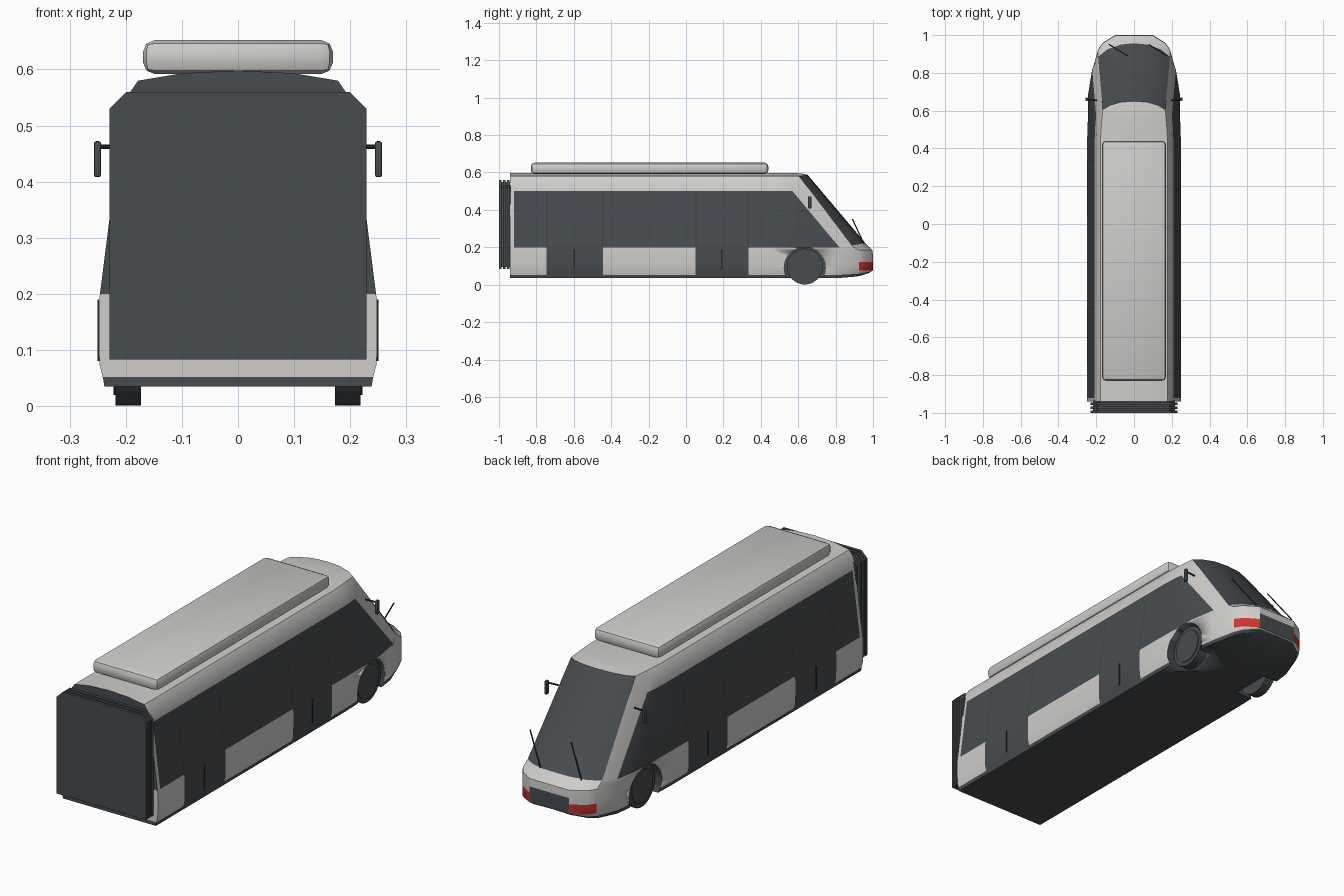
import bpy, bmesh, math
from mathutils import Vector

if "Cube" in bpy.data.objects:
    bpy.data.objects.remove(bpy.data.objects["Cube"])


def material(name, rgb):
    m = bpy.data.materials.new(name)
    m.diffuse_color = (*rgb, 1)
    m.use_nodes = True
    m.node_tree.nodes["Principled BSDF"].inputs["Base Color"].default_value = m.diffuse_color
    return m


WHITE = material("body_white", (0.62, 0.61, 0.59))
SLATE = material("slate_glass", (0.062, 0.072, 0.08))
RED = material("lamp_red", (0.6, 0.035, 0.03))
FRAME = material("window_frame", (0.045, 0.05, 0.055))
BLACK = material("black_trim", (0.02, 0.022, 0.025))


def finish(name, bm, mats, angle=30):
    me = bpy.data.meshes.new(name)
    bmesh.ops.recalc_face_normals(bm, faces=bm.faces)
    bm.to_mesh(me)
    bm.free()
    for m in mats:
        me.materials.append(m)
    ob = bpy.data.objects.new(name, me)
    bpy.context.collection.objects.link(ob)
    bpy.ops.object.select_all(action='DESELECT')
    bpy.context.view_layer.objects.active = ob
    ob.select_set(True)
    bpy.ops.object.shade_smooth_by_angle(angle=math.radians(angle))
    return ob


def box(name, lo, hi, mat, bevel=0, segments=2):
    bm = bmesh.new()
    bmesh.ops.create_cube(bm, size=1)
    for v in bm.verts:
        v.co = Vector([a + (b - a) * (c + 0.5) for a, b, c in zip(lo, hi, v.co)])
    if bevel:
        bmesh.ops.bevel(bm, geom=bm.edges[:], offset=bevel, segments=segments,
                        profile=0.5, affect='EDGES')
    return finish(name, bm, [mat])


def rod(name, a, b, r, mat, sides=8):
    a, b = Vector(a), Vector(b)
    bm = bmesh.new()
    bmesh.ops.create_cone(bm, cap_ends=True, segments=sides, radius1=r, radius2=r,
                          depth=(b - a).length)
    q = (b - a).to_track_quat('Z', 'Y')
    for v in bm.verts:
        v.co = q @ v.co + (a + b) / 2
    return finish(name, bm, [mat])


# Body: half a grid of rows (upwards) and columns (rear centre to nose centre)
SIDE_Y = [-.94, -.92, -.745, -.74, -.45, -.445, .05, .055, .33, .335, .45]
NOSE = [(.24, .68), (.222, .81), (.19, .925), (.165, .96), (.1, 1.0), (0, 1.0)]
LIFT = [0, 0, .008, .015, .028, .03]
BASE = [(.238, .69, .2), (.222, .82, .2), (.19, .885, .21),
        (.14, .925, .216), (.07, .95, .222), (0, .957, .225)]
BROW = [(.178, .48, .58), (.175, .503, .58), (.165, .605, .58),
        (.13, .627, .583), (.07, .645, .587), (0, .65, .588)]


def row(z, w, nose):
    return [(0, -.94, z)] + [(w, y, z) for y in SIDE_Y] + nose


rows = [row(.035, 0, [(0, min(y, .8), .035) for x, y in NOSE])]
# skirt, bumper and nose
for z, w, k, inset in [(.035, .238, 1, .02), (.052, .241, .75, .006), (.075, .247, .05, 0),
                       (.12, .248, 0, 0), (.15, .248, 0, 0), (.185, .248, 0, .003)]:
    rows.append(row(z, w, [(x * w / .248, y - inset * (y > .9), z + k * l)
                           for (x, y), l in zip(NOSE, LIFT)]))
# belt line, window top and roof edge, with the raked windscreen
for z, w in [(.2, .246), (.5, .208), (.55, .199), (.58, .178)]:
    t = (z - .2) / .38
    pts = [Vector(a).lerp(Vector(b), t) for a, b in zip(BASE, BROW)]
    pts[0].x, pts[1].x = w * .985, w * (.9 + .08 * t)
    rows.append(row(z, w, [tuple(p) for p in pts]))
# roof
rows.append(row(.593, .1, [(.1, .48, .593), (.1, .5, .593), (.1, .57, .593),
                           (.075, .59, .593), (.04, .61, .594), (0, .62, .594)]))
rows.append(row(.598, 0, [(0, y, .598) for y in (.48, .5, .57, .57, .57, .57)]))


def colour(i, j):
    if i == 7 and j in (3, 5, 7, 9):
        return 3                                   # window posts
    if i == 3 and j in (14, 15):
        return 2                                   # corner lamps
    skirt = i < 2
    rear = j == 0 and i >= 7
    windows = i == 7 and 2 <= j <= 12
    windscreen = 7 <= i <= 9 and j >= 14
    doors = 2 <= i <= 6 and j in (3, 4, 5, 7, 8, 9)
    grille = i in (3, 4) and j == 16
    return int(skirt or rear or windows or windscreen or doors or grille)


bm = bmesh.new()
grid = [[bm.verts.new(p) for p in r] for r in rows]
for i in range(len(grid) - 1):
    for j in range(len(grid[0]) - 1):
        f = bm.faces.new((grid[i][j], grid[i][j + 1], grid[i + 1][j + 1], grid[i + 1][j]))
        f.material_index = colour(i, j)
bmesh.ops.remove_doubles(bm, verts=bm.verts[:], dist=1e-4)
bmesh.ops.mirror(bm, geom=bm.verts[:] + bm.edges[:] + bm.faces[:], axis='X', merge_dist=1e-4)
bmesh.ops.remove_doubles(bm, verts=bm.verts[:], dist=1e-4)
body = finish("body", bm, [WHITE, SLATE, RED, FRAME], 28)

# Wheel arches and wheels
for s, side in ((1, "right"), (-1, "left")):
    cut = rod("arch_cutter_" + side, (s * .15, .635, .09), (s * .3, .635, .09), .11, WHITE, 32)
    cut.data.materials.append(SLATE)
    for p in cut.data.polygons:
        p.material_index = 1
    cut.hide_render = True
    cut.hide_set(True)
    mod = body.modifiers.new("arch_" + side, 'BOOLEAN')
    mod.operation, mod.object, mod.solver = 'DIFFERENCE', cut, 'EXACT'
    rod("tyre_" + side, (s * .173, .635, .097), (s * .218, .635, .097), .096, SLATE, 32)
    rod("hub_" + side, (s * .21, .635, .097), (s * .222, .635, .097), .077, SLATE, 32)

    # Mirrors
    rod("mirror_arm_" + side, (s * .195, .655, .462), (s * .25, .66, .462), .004, BLACK)
    mx = sorted((s * .244, s * .257))
    box("mirror_" + side, (mx[0], .652, .408), (mx[1], .67, .472), SLATE, .004)

    # Door rails
    for n, y in enumerate((-.597, .192)):
        rx = sorted((s * .245, s * .25))
        box(f"door_rail_{side}_{n}", (rx[0], y - .004, .08), (rx[1], y + .004, .19), BLACK)

# Roof unit
box("roof_unit", (-.169, -.83, .592), (.169, .44, .652), WHITE, .02)

# Bellows: outer ribs around a narrower core
def rib(name, y0, y1, inset):
    w, lo, hi, c = .229 - inset, .083 + inset, .56 - inset, .03
    outline = [(-w, lo), (w, lo), (w, hi - c), (w - c, hi), (c - w, hi), (-w, hi - c)]
    bm = bmesh.new()
    f = bm.faces.new([bm.verts.new((x, y0, z)) for x, z in outline])
    ext = bmesh.ops.extrude_face_region(bm, geom=[f])
    for v in ext["geom"]:
        if isinstance(v, bmesh.types.BMVert):
            v.co.y = y1
    return finish(name, bm, [SLATE])


rib("bellows_core", -.99, -.935, .012)
for n in range(3):
    rib(f"bellows_rib_{n}", -1 + .021 * n, -.987 + .021 * n, 0)

# Wipers
for n, x in enumerate((-.13, .08)):
    rod(f"wiper_{n}", (x, .95, .222), (x + .095, .89, .35), .003, BLACK, 6)
